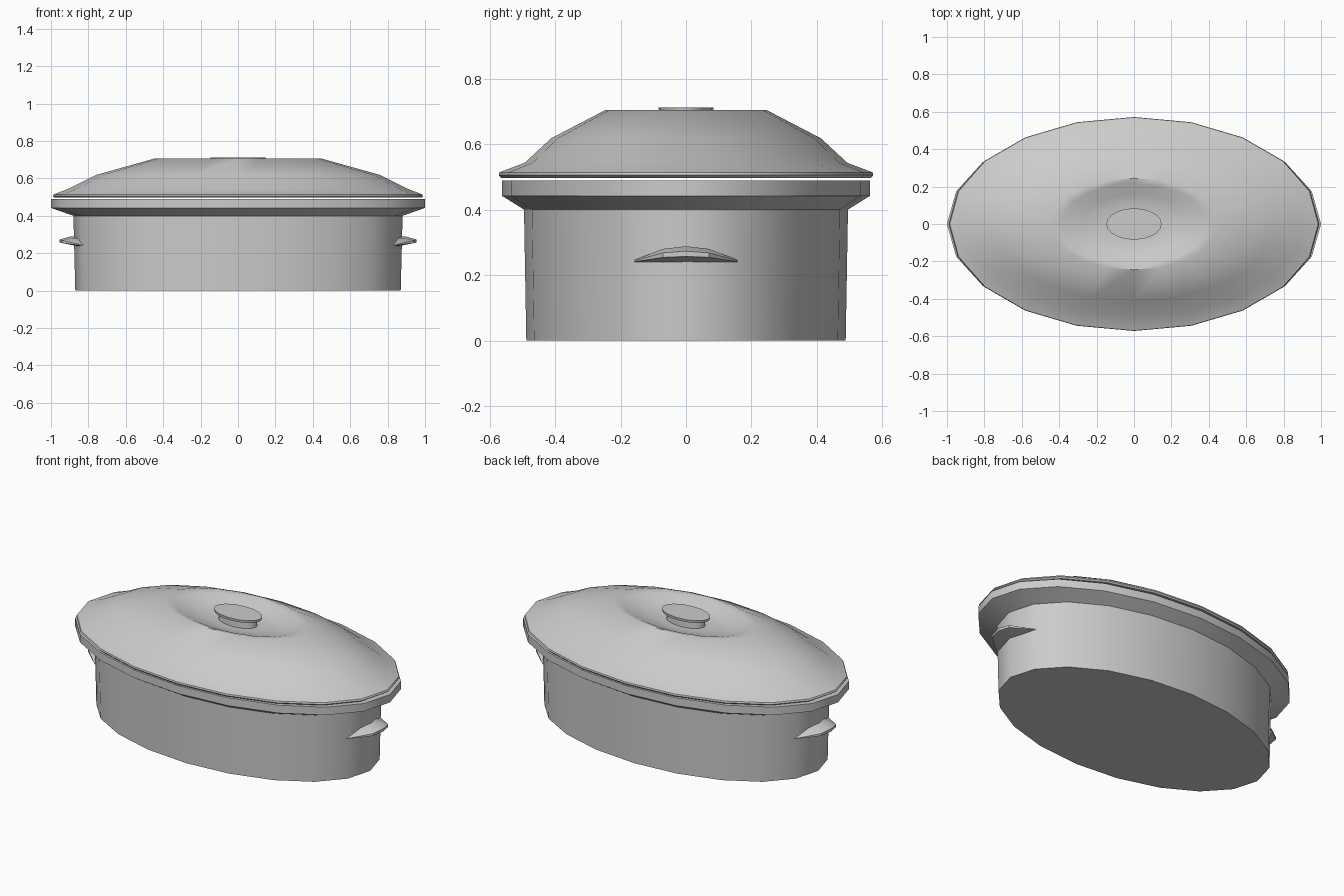
import bpy, bmesh, math

if "Cube" in bpy.data.objects:
    bpy.data.objects.remove(bpy.data.objects["Cube"])

SIDES = 20


def finish(name, bm, angle):
    bmesh.ops.recalc_face_normals(bm, faces=bm.faces)
    mesh = bpy.data.meshes.new(name)
    bm.to_mesh(mesh)
    bm.free()
    obj = bpy.data.objects.new(name, mesh)
    bpy.context.collection.objects.link(obj)
    bpy.ops.object.select_all(action='DESELECT')
    obj.select_set(True)
    bpy.context.view_layer.objects.active = obj
    bpy.ops.object.shade_smooth_by_angle(angle=math.radians(angle))
    return obj


def loft(name, rings, angle=40):
    """Skin a list of closed rings and cap both ends."""
    bm = bmesh.new()
    loops = [[bm.verts.new(p) for p in ring] for ring in rings]
    n = len(loops[0])
    for a, b in zip(loops, loops[1:]):
        for i in range(n):
            j = (i + 1) % n
            bm.faces.new((a[i], a[j], b[j], b[i]))
    bm.faces.new(loops[0])
    bm.faces.new(loops[-1])
    bmesh.ops.remove_doubles(bm, verts=bm.verts, dist=0.0001)
    return finish(name, bm, angle)


def oval(rx, ry, z):
    steps = [2 * math.pi * i / SIDES for i in range(SIDES)]
    return [(rx * math.cos(t), ry * math.sin(t), z) for t in steps]


def oval_lathe(name, profile, angle=40):
    return loft(name, [oval(*p) for p in profile], angle)


# Hollow oval dish with flared rim: outside going up, then inside going down
oval_lathe("dish", [
    (0.87, 0.488, 0.0), (0.88, 0.495, 0.40), (1.0, 0.562, 0.442), (1.0, 0.562, 0.489),
    (0.95, 0.525, 0.489), (0.84, 0.46, 0.42), (0.83, 0.45, 0.04)])

# Domed lid with recessed centre: underside outward, over the lip, then to the recess
oval_lathe("lid", [
    (0.16, 0.09, 0.635), (0.30, 0.17, 0.645), (0.44, 0.235, 0.68),
    (0.74, 0.395, 0.595), (0.89, 0.475, 0.52), (0.92, 0.53, 0.497),
    (0.98, 0.565, 0.497), (0.99, 0.572, 0.505), (0.985, 0.57, 0.514),
    (0.91, 0.493, 0.543), (0.76, 0.412, 0.618), (0.45, 0.245, 0.705),
    (0.39, 0.215, 0.698), (0.28, 0.16, 0.668), (0.16, 0.09, 0.655)])

# Knob: narrow stem under a flat flange
oval_lathe("lid_knob", [
    (0.12, 0.067, 0.645), (0.115, 0.064, 0.692),
    (0.145, 0.082, 0.697), (0.148, 0.084, 0.712)])

# Curved lug handles at both ends, lofted across y
# station: y, wall x, ridge x, ridge z, tip x, tip upper z, tip lower z
STATIONS = [(0.0, 0.86, 0.90, 0.288, 0.955, 0.273, 0.257),
            (0.07, 0.85, 0.89, 0.28, 0.94, 0.268, 0.254),
            (0.158, 0.82, 0.828, 0.246, 0.835, 0.244, 0.241)]
stations = [(-s[0], *s[1:]) for s in reversed(STATIONS[1:])] + STATIONS
for name, side in (("handle_left", -1), ("handle_right", 1)):
    loft(name, [[(side * wx, y, rz), (side * rx, y, rz), (side * tx, y, tu),
                 (side * tx, y, tl), (side * wx, y, 0.238)]
                for y, wx, rx, rz, tx, tu, tl in stations], 30)
